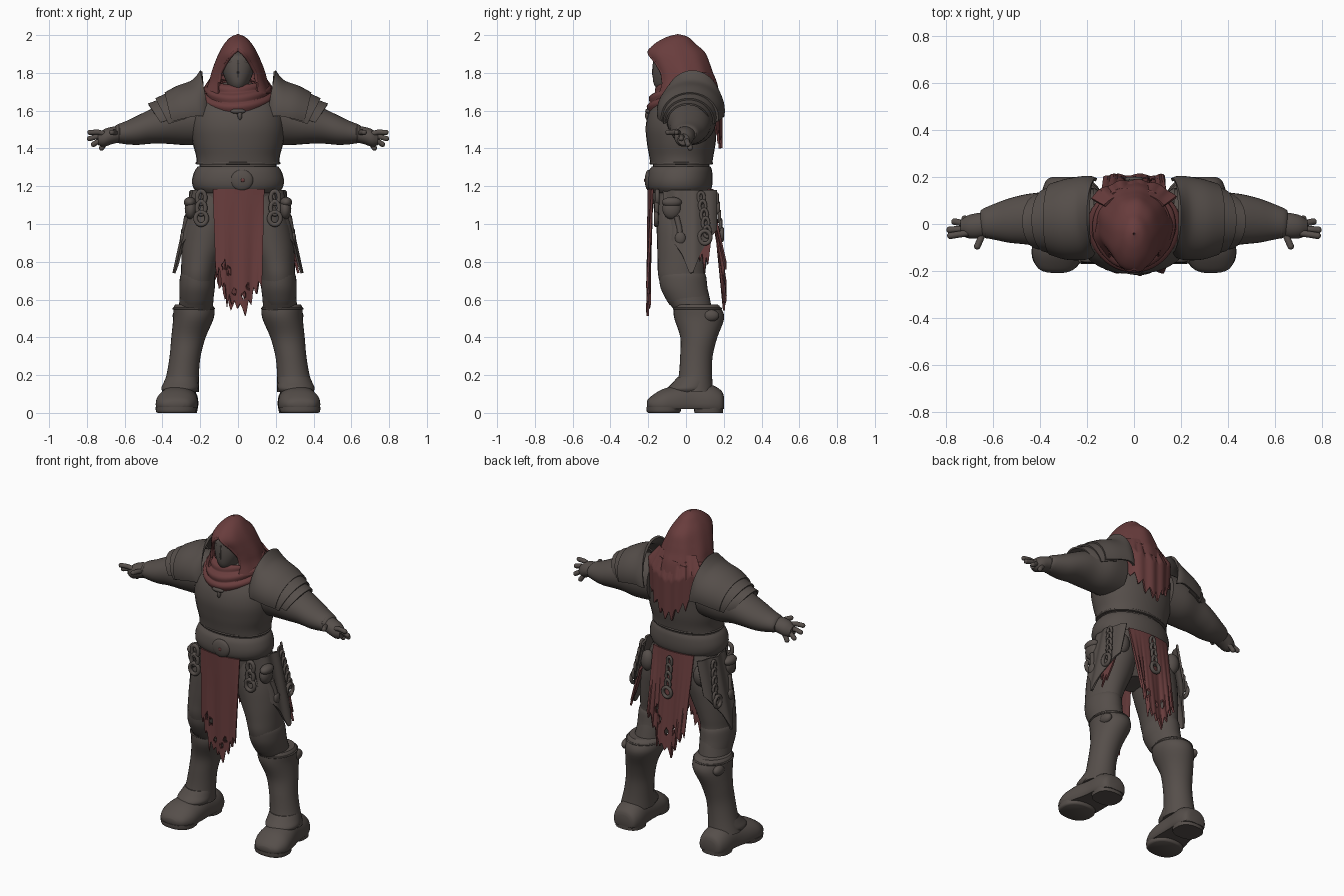
import bpy, bmesh, math
from mathutils import Vector

def material(name, rgb):
    m = bpy.data.materials.new(name)
    m.diffuse_color = (*rgb, 1)
    return m

GREY = material("dark steel grey", (0.092, 0.077, 0.069))
RED = material("dull red cloth", (0.14, 0.046, 0.046))

def finish(name, bm, mat, thick=0):
    bmesh.ops.recalc_face_normals(bm, faces=bm.faces[:])
    me = bpy.data.meshes.new(name)
    bm.to_mesh(me); bm.free()
    me.materials.append(mat)
    ob = bpy.data.objects.new(name, me)
    bpy.context.collection.objects.link(ob)
    if thick:
        mod = ob.modifiers.new("thickness", 'SOLIDIFY')
        mod.thickness, mod.offset = thick, 0

def lerp(pts, t):
    for (a, va), (b, vb) in zip(pts, pts[1:]):
        if t <= b:
            return va + (vb - va) * max(0, (t - a) / (b - a))
    return pts[-1][1]

def smooth_rings(rings, sub=4):
    """Catmull-Rom interpolation between the given rings."""
    out = []
    for i in range(len(rings) - 1):
        p = [rings[max(i - 1, 0)], rings[i], rings[i + 1], rings[min(i + 2, len(rings) - 1)]]
        for k in range(sub):
            t = k / sub
            out.append([0.5 * (2*b + (c-a)*t + (2*a-5*b+4*c-d)*t*t + (3*b-a-3*c+d)*t**3)
                        for a, b, c, d in zip(*p)])
    return out + [list(rings[-1])]

def loft(name, rings, mat, axis='z', s=1, arc=None, power=1.0, thick=0, tilt=0, floor=None, n=32):
    """Rings are (x, y, z, radius_a, radius_b); arc gives an open shell around 'up'."""
    bm = bmesh.new()
    rows = []
    for x, y, z, a, b in smooth_rings(rings):
        row = []
        for i in range(n + 1 if arc else n):
            th = -arc + 2 * arc * i / n if arc else 2 * math.pi * i / n
            c = math.copysign(abs(math.sin(th)) ** power, math.sin(th)) * a
            d = math.copysign(abs(math.cos(th)) ** power, math.cos(th)) * b
            p = {'z': (x + c, y + d, z), 'x': (x - tilt * (1 - math.cos(th)), y + c, z + d),
                 'y': (x + c, y, z + d)}[axis]
            row.append(bm.verts.new((p[0] * s, p[1], p[2] if floor is None else max(p[2], floor))))
        rows.append(row)
    m = len(rows[0])
    for r, q in zip(rows, rows[1:]):
        for i in range(m - 1 if arc else m):
            j = (i + 1) % m
            bm.faces.new((r[i], r[j], q[j], q[i]))
    if not arc:
        bm.faces.new(rows[0]); bm.faces.new(rows[-1])
    finish(name, bm, mat, thick)

def sheet(name, fn, mat, nu=48, nv=30, thick=0.012, hole=None):
    """Surface fn(u, v) with u in -1..1 and v in 0..1, optionally pierced."""
    bm = bmesh.new()
    g = [[bm.verts.new(fn(-1 + 2 * i / nu, j / nv)) for i in range(nu + 1)] for j in range(nv + 1)]
    for j in range(nv):
        for i in range(nu):
            f = bm.faces.new((g[j][i], g[j][i+1], g[j+1][i+1], g[j+1][i]))
            if hole and hole(f.calc_center_median()):
                bm.faces.remove(f)
    bmesh.ops.remove_doubles(bm, verts=bm.verts[:], dist=1e-5)
    finish(name, bm, mat, thick)

def tube(name, pts, r, mat=GREY, cyclic=False):
    cu = bpy.data.curves.new(name, 'CURVE')
    cu.dimensions, cu.bevel_depth, cu.bevel_resolution, cu.use_fill_caps = '3D', r, 3, True
    sp = cu.splines.new('POLY')
    sp.points.add(len(pts) - 1)
    for p, co in zip(sp.points, pts):
        p.co = (*co, 1)
    sp.use_cyclic_u = cyclic
    cu.materials.append(mat)
    ob = bpy.data.objects.new(name, cu)
    bpy.context.collection.objects.link(ob)

def hoop(name, c, a, b, r, plane='z', mat=GREY):
    pts = []
    for i in range(32):
        p, q = a * math.cos(i * math.pi / 16), b * math.sin(i * math.pi / 16)
        off = {'z': (p, q, 0), 'y': (p, 0, q), 'x': (0, p, q)}[plane]
        pts.append(Vector(c) + Vector(off))
    tube(name, pts, r, mat, True)

def ball(name, c, size, mat=GREY):
    bm = bmesh.new()
    bmesh.ops.create_uvsphere(bm, u_segments=24, v_segments=14, radius=1)
    for v in bm.verts:
        v.co = Vector([c[k] + v.co[k] * size[k] for k in range(3)])
    finish(name, bm, mat)

# Torso, belt and pelvis
loft("breastplate", [(0, .02, 1.75, .07, .07), (0, .005, 1.70, .165, .125), (0, -.01, 1.61, .235, .178),
     (0, -.025, 1.52, .25, .188), (0, -.025, 1.43, .24, .182), (0, -.025, 1.36, .222, .17),
     (0, -.025, 1.315, .220, .163)], GREY, power=.93)
loft("waist", [(0, -.025, 1.34, .205, .15), (0, -.025, 1.27, .205, .15), (0, -.02, 1.12, .215, .155),
     (0, -.01, 1.0, .19, .14), (0, 0, .92, .10, .09)], GREY)
loft("belt", [(0, -.025, 1.305, .212, .155), (0, -.03, 1.28, .23, .168), (0, -.033, 1.235, .243, .174),
     (0, -.033, 1.195, .238, .17), (0, -.03, 1.165, .215, .155)], GREY, power=.93)
hoop("breastplate_rim", (0, -.025, 1.322), .219, .163, .006)
ball("belt_buckle", (.02, -.198, 1.232), (.06, .02, .055))
ball("buckle_stud", (.025, -.217, 1.232), (.010, .005, .010), RED)
ball("chest_clasp", (0, -.2, 1.597), (.04, .016, .014))
ball("chest_clasp_drop", (.01, -.205, 1.575), (.012, .012, .024))

# Head: mask inside the hood
loft("face_mask", [(0, -.09, 1.70, .03, .05), (0, -.09, 1.74, .055, .08), (0, -.085, 1.80, .08, .092),
     (0, -.08, 1.86, .088, .092), (0, -.08, 1.89, .075, .08), (0, -.08, 1.91, .03, .04)], GREY)
tube("mask_ridge", [(0, -.165, 1.74), (0, -.177, 1.80), (0, -.171, 1.86), (0, -.16, 1.88)], .004)
for s in (1, -1):
    tube("mask_brow", [(0, -.169, 1.850), (.04 * s, -.158, 1.858), (.07 * s, -.135, 1.868)], .006)

# Hood with an arched face opening
HOOD = smooth_rings([(1.69, .0, .175, .168), (1.75, -.003, .150, .158), (1.80, -.015, .136, .150),
        (1.85, -.032, .118, .150), (1.905, -.052, .094, .146), (1.95, -.058, .067, .102),
        (1.983, -.046, .036, .055), (1.998, -.042, .002, .003)], 5)
OPEN = [(1.69, .60), (1.74, .72), (1.80, .74), (1.85, .60), (1.88, .46), (1.91, .22), (1.922, 0)]
def hood(u, v):
    z, cy, rx, ry = HOOD[round(v * (len(HOOD) - 1))]
    th = math.pi + u * (math.pi - lerp(OPEN, z))
    fold = 1 + .02 * math.sin(th * 9) * (1 - v)
    return (math.sin(th) * rx * fold, cy - math.cos(th) * ry * fold, z)
sheet("hood", hood, RED, nv=len(HOOD) - 1, thick=.014)
edge = [hood(-1, j / 35) for j in range(5, 23)]
tube("hood_brim", edge + [(-x, y, z) for x, y, z in reversed(edge)], .009, RED)

# Cowl: draped folds, lowest at the front
def cowl(u, v):
    th = u * math.pi
    f = ((1 + math.cos(th)) / 2) ** 1.15
    w = .006 * math.sin(v * 17 + .8 * math.sin(th * 2))
    out = (.02 + .038 * f) * math.sin(min(1, v * 1.25) * math.pi / 2)
    return (math.sin(th) * (.135 + .058 * v + w), -.005 - math.cos(th) * (.13 + out + w),
            1.785 - .05 * v - f * (.055 + .085 * v) + w * .4)
sheet("cowl", cowl, RED, nv=24, thick=.018)

# Torn cape on the back, flowing out of the hood
CAPE = [(-1, 1.60), (-.85, 1.53), (-.78, 1.57), (-.62, 1.47), (-.55, 1.53), (-.4, 1.45), (-.32, 1.49), (-.15, 1.39),
        (-.05, 1.46), (.08, 1.40), (.2, 1.47), (.35, 1.42), (.45, 1.51), (.62, 1.47), (.7, 1.55), (.85, 1.52), (1, 1.62)]
def cape(u, v):
    z = 1.80 + (lerp(CAPE, u) - 1.80) * v
    k = min(1, v * 2.5)
    y = (.128 + .055 * k) * math.sqrt(1 - (.8 * u) ** 2) + .004 * k * math.sin(u * 14)
    return (u * (.125 + .06 * k - .015 * v), y, z)
sheet("back_cape", cape, RED)

# Front and back tabards with torn hems and holes
def holes(spots):
    return lambda p: any(((p.x - x) / a) ** 2 + ((p.z - z) / b) ** 2 < 1 for x, z, a, b in spots)
HEM = [(-1, .77), (-.9, .72), (-.82, .78), (-.7, .66), (-.6, .70), (-.5, .56), (-.42, .63), (-.3, .57), (-.18, .60),
       (-.05, .55), (.08, .58), (.3, .51), (.42, .60), (.55, .57), (.65, .67), (.78, .62), (.88, .70), (1, .66)]
def front(u, v):
    z = 1.185 + (lerp(HEM, u) - 1.185) * v
    return (.003 + u * (.135 - .012 * v), -.198 - .007 * math.sin(u * 8) * v + .02 * u * u * (1 - v), z)
sheet("front_tabard", front, RED, nv=44, hole=holes([(-.05, .75, .012, .022), (-.02, .64, .012, .02),
      (.03, .62, .01, .02), (-.075, .78, .009, .018), (.05, .66, .009, .014)]))
def back(u, v):
    z = 1.185 + (lerp(HEM, -u) + .03 - 1.185) * v
    return (u * (.14 - .012 * v), .14 + .065 * v - .02 * u * u * (1 - v) + .005 * math.sin(u * 8) * v, z)
sheet("back_tabard", back, RED, nv=44, hole=holes([(.05, .76, .012, .022), (.0, .70, .011, .022),
      (-.05, .72, .01, .025), (.075, .82, .01, .018)]))

HIP = [(-1, .99), (-.6, .90), (-.3, .84), (0, .74), (.12, .74), (.4, .85), (.7, .91), (1, .97)]
for s in (1, -1):
    # Shoulder plates, overlapping, with a raised neck guard
    loft("shoulder_plate_upper", [(.195, .035, 1.60, .155, .21), (.217, .03, 1.60, .168, .178),
         (.25, .025, 1.60, .172, .15), (.32, .02, 1.585, .165, .14), (.385, .02, 1.565, .145, .125)],
         GREY, 'x', s, arc=1.75, thick=.014, tilt=.03)
    loft("shoulder_plate_middle", [(.34, .02, 1.575, .15, .128), (.39, .02, 1.56, .142, .122),
         (.435, .015, 1.545, .13, .116)], GREY, 'x', s, arc=1.7, thick=.010, tilt=.06)
    loft("shoulder_plate_lower", [(.39, .015, 1.555, .13, .112), (.44, .015, 1.54, .122, .106),
         (.475, .01, 1.53, .113, .104)], GREY, 'x', s, arc=1.5, thick=.010, tilt=.07)
    # Arm, cuff and hand
    loft("arm", [(.17, .02, 1.56, .13, .14), (.28, .03, 1.553, .13, .135), (.38, .02, 1.535, .118, .11),
         (.46, .02, 1.517, .107, .092), (.53, .015, 1.497, .095, .078), (.59, .01, 1.484, .078, .062),
         (.64, .005, 1.478, .062, .048), (.655, .005, 1.475, .05, .036)], GREY, 'x', s)
    hoop("wrist_band", (.628 * s, .005, 1.479), .062, .047, .005, 'x')
    loft("palm", [(.62, .0, 1.477, .052, .042), (.67, -.008, 1.468, .054, .046),
         (.71, -.012, 1.455, .048, .046), (.74, -.014, 1.448, .03, .03)], GREY, 'x', s)
    for root, tip in [((.70, -.037, 1.476), (.783, -.05, 1.485)), ((.715, -.02, 1.460), (.786, -.025, 1.452)),
                      ((.71, .0, 1.445), (.765, .01, 1.422)), ((.69, .012, 1.437), (.722, .022, 1.402)),
                      ((.64, -.03, 1.475), (.668, -.095, 1.485))]:
        a, b = Vector((root[0]*s, *root[1:])), Vector((tip[0]*s, *tip[1:]))
        tube("finger", [a, (a + b) / 2 + Vector((0, 0, .006)), b], .014)
        ball("fingertip", b, (.014, .014, .014))
    # Leg, knee plate and tall boot
    loft("thigh", [(.10, -.01, 1.18, .10, .13), (.145, -.01, 1.02, .125, .145), (.175, -.015, .9, .12, .138),
         (.20, -.02, .8, .1, .13), (.212, -.022, .72, .09, .124), (.218, .005, .62, .09, .118),
         (.225, .04, .54, .09, .1)], GREY, s=s)
    loft("knee_plate", [(.211, -.022, .745, .086, .118), (.215, -.018, .72, .092, .125), (.217, -.010, .66, .094, .124),
         (.22, .01, .60, .088, .115), (.222, .02, .57, .08, .105)], GREY, s=s)
    loft("boot_shaft", [(.236, .055, .575, .095, .112), (.234, .06, .555, .108, .125), (.236, .07, .5, .107, .132),
         (.262, .068, .4, .091, .098), (.28, .055, .3, .082, .086), (.293, .05, .2, .086, .088),
         (.305, .045, .11, .098, .1)], GREY, s=s)
    hoop("boot_top_rim", (.235 * s, .06, .552), .108, .125, .005)
    ball("calf_buckle", (.32 * s, .13, .515), (.026, .045, .032))
    loft("ankle_flap", [(.296, .045, .19, .085, .09), (.302, .03, .16, .092, .1),
         (.308, .01, .13, .098, .108), (.308, .01, .11, .088, .1)], GREY, s=s)
    # Rounded foot on a stepped sole
    loft("foot", [(.33, -.207, .045, .04, .018), (.33, -.188, .045, .08, .04), (.327, -.13, .045, .108, .078),
         (.32, -.06, .05, .108, .092), (.308, .04, .05, .095, .11), (.302, .13, .05, .092, .10),
         (.30, .185, .05, .075, .07), (.30, .2, .05, .05, .04)], GREY, 'y', s, power=.92, floor=.02)
    loft("front_sole", [(.328, -.118, 0, .098, .083), (.328, -.118, .008, .106, .09), (.328, -.118, .03, .109, .092)],
         GREY, s=s, power=.87)
    loft("heel_block", [(.302, .12, 0, .085, .076), (.302, .12, .04, .09, .078)], GREY, s=s, power=.8)
    # Pointed hip cloth
    def hip(u, v):
        z = 1.18 + (lerp(HIP, u) - 1.18) * v
        return (s * (.24 + (1.18 - z) * .22 - .055 * u * u + .006 * math.sin(u * 9)), .02 + .14 * u, z)
    sheet("hip_cloth", hip, GREY, nu=32, nv=20)
    # Hanging chains and pouches on the hips
    for k, z in enumerate((1.14, 1.085, 1.03)):
        hoop("chain_link", (.195 * s, -.152 - .003 * k, z), .03 - .008 * (k < 2), .034, .012, 'y')
    for k in range(5):
        hoop("side_chain_link", ((.25 + .008 * k) * s, .08 + .008 * k, 1.14 - .045 * k), .016, .028, .009, 'x')
    hoop("side_ring", (.292 * s, .10, .93), .03, .034, .011, 'x')
    ball("hip_pouch", (.25 * s, -.075, 1.08), (.032, .05, .055))
    ball("hip_pouch_flap", (.255 * s, -.075, 1.115), (.032, .053, .028))
    tube("hanging_key", [(.27 * s, -.05, 1.04), (.28 * s, -.035, .98), (.29 * s, -.03, .92)], .015)
    ball("key_end", (.292 * s, -.03, .925), (.015, .028, .034))
    ball("back_pouch", (.185 * s, .115, 1.07), (.045, .04, .065))

# Torn red rag behind the hip cloth on one side
RAG = [(-1, .88), (-.6, .80), (-.3, .85), (0, .74), (.3, .83), (.6, .78), (1, .90)]
def rag(u, v):
    z = 1.0 + (lerp(RAG, u) - 1.0) * v
    return (.21 + (1.12 - z) * .29 - .01 * u, .095 + .035 * u, z)
sheet("side_rag", rag, RED, nu=24, nv=16)

# Chain hanging down the back tabard
for k in range(4):
    hoop("back_chain_link", (.0, .165 + .006 * k, 1.13 - .045 * k), .015, .028, .009, 'y')
hoop("back_chain_ring", (0, .19, .945), .028, .03, .011, 'y')

# Apply thickness, then shade smoothly
bpy.ops.object.select_all(action='SELECT')
bpy.context.view_layer.objects.active = bpy.data.objects["breastplate"]
bpy.ops.object.convert(target='MESH')
bpy.ops.object.shade_smooth_by_angle(angle=math.radians(40))
